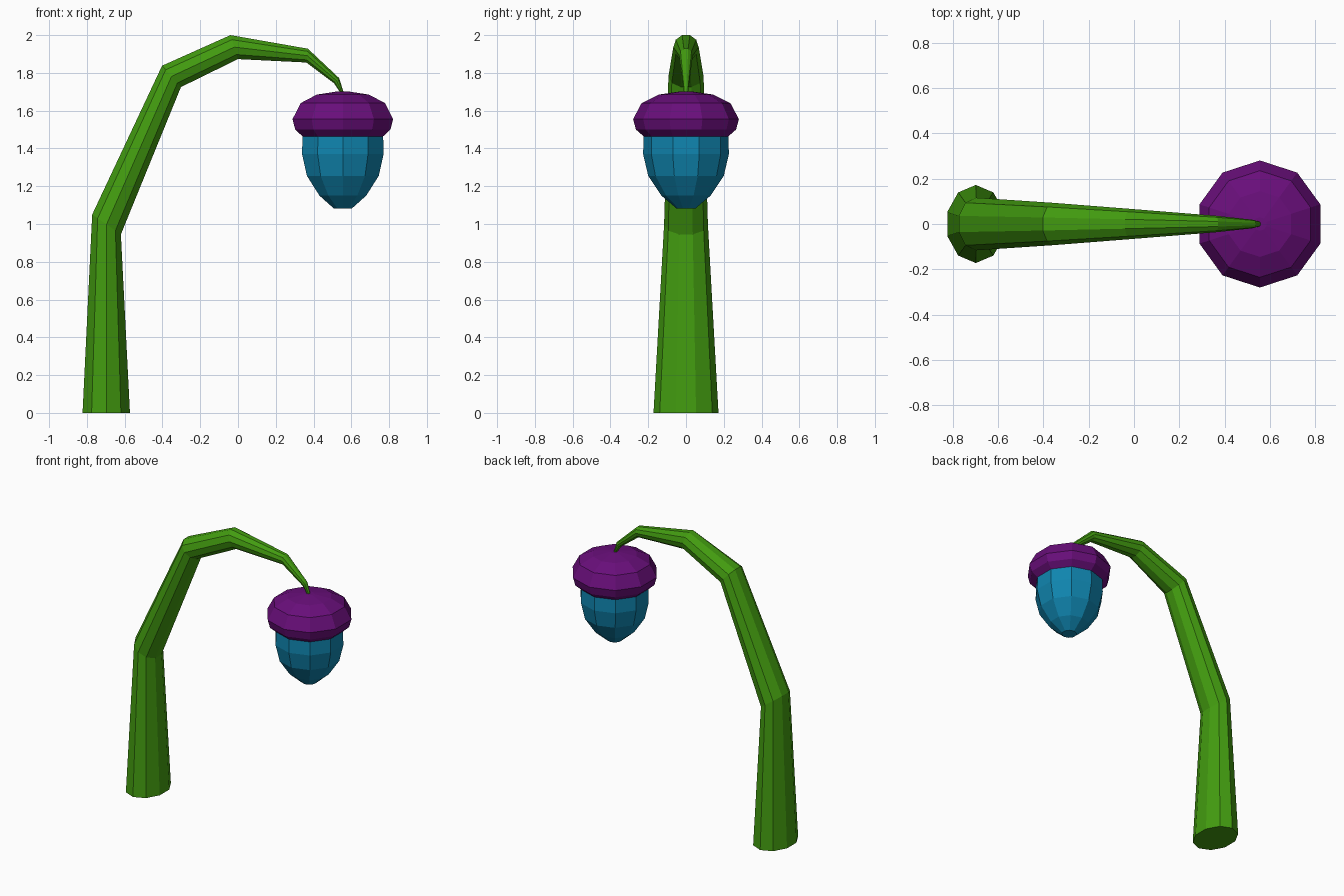
import bpy
import math
from mathutils import Vector

if "Cube" in bpy.data.objects:
    bpy.data.objects.remove(bpy.data.objects["Cube"])

SIDES = 10
ANGLES = [math.pi / 2 + math.tau * i / SIDES for i in range(SIDES)]
FLAT = math.cos(math.radians(18))  # flat sides face +-x


def material(name, rgb):
    m = bpy.data.materials.new(name)
    m.diffuse_color = (*rgb, 1)
    m.use_nodes = True
    m.node_tree.nodes["Principled BSDF"].inputs["Base Color"].default_value = m.diffuse_color
    return m


def loft(name, rings, mat):
    """Bridge consecutive rings of points and cap both ends."""
    verts = [p for ring in rings for p in ring]
    n = SIDES
    faces = [tuple(reversed(range(n)))]
    for k in range(len(rings) - 1):
        for i in range(n):
            j = (i + 1) % n
            faces.append((k * n + i, k * n + j, (k + 1) * n + j, (k + 1) * n + i))
    faces.append(tuple(range(len(verts) - n, len(verts))))
    me = bpy.data.meshes.new(name)
    me.from_pydata(verts, [], faces)
    me.materials.append(mat)
    ob = bpy.data.objects.new(name, me)
    bpy.context.collection.objects.link(ob)
    return ob


def stem_ring(outer, inner, half_y):
    """Oval ring spanning an outer and inner point of the side silhouette."""
    a, b = Vector((outer[0], 0, outer[1])), Vector((inner[0], 0, inner[1]))
    mid, half = (a + b) / 2, (b - a) / 2 / FLAT
    return [mid + half * math.cos(t) + Vector((0, half_y * math.sin(t), 0)) for t in ANGLES]


def lathe(name, profile, mat, x):
    rings = [[(x + r * math.cos(t), r * math.sin(t), z) for t in ANGLES] for r, z in profile]
    return loft(name, rings, mat)


green = material("leaf green", (0.055, 0.33, 0.005))
purple = material("purple", (0.14, 0.0045, 0.195))
blue = material("teal blue", (0.005, 0.235, 0.43))

# Arching, tapering stem
loft("stem", [stem_ring(*s) for s in (
    ((-0.823, 0), (-0.572, 0), 0.172),
    ((-0.772, 1.05), (-0.62, 0.945), 0.116),
    ((-0.402, 1.838), (-0.302, 1.725), 0.093),
    ((-0.04, 2.0), (0.0, 1.873), 0.067),
    ((0.37, 1.928), (0.362, 1.855), 0.036),
    ((0.535, 1.773), (0.508, 1.745), 0.019),
    ((0.562, 1.69), (0.545, 1.69), 0.010),
)], green)

# Hanging bud and its cap
BUD_X = 0.555
lathe("bud", ((0.05, 1.082), (0.13, 1.15), (0.2, 1.255), (0.227, 1.37), (0.224, 1.48)), blue, BUD_X)
lathe("bud_cap", ((0.222, 1.462), (0.265, 1.5), (0.28, 1.555), (0.235, 1.64),
                  (0.145, 1.685), (0.03, 1.702)), purple, BUD_X)
